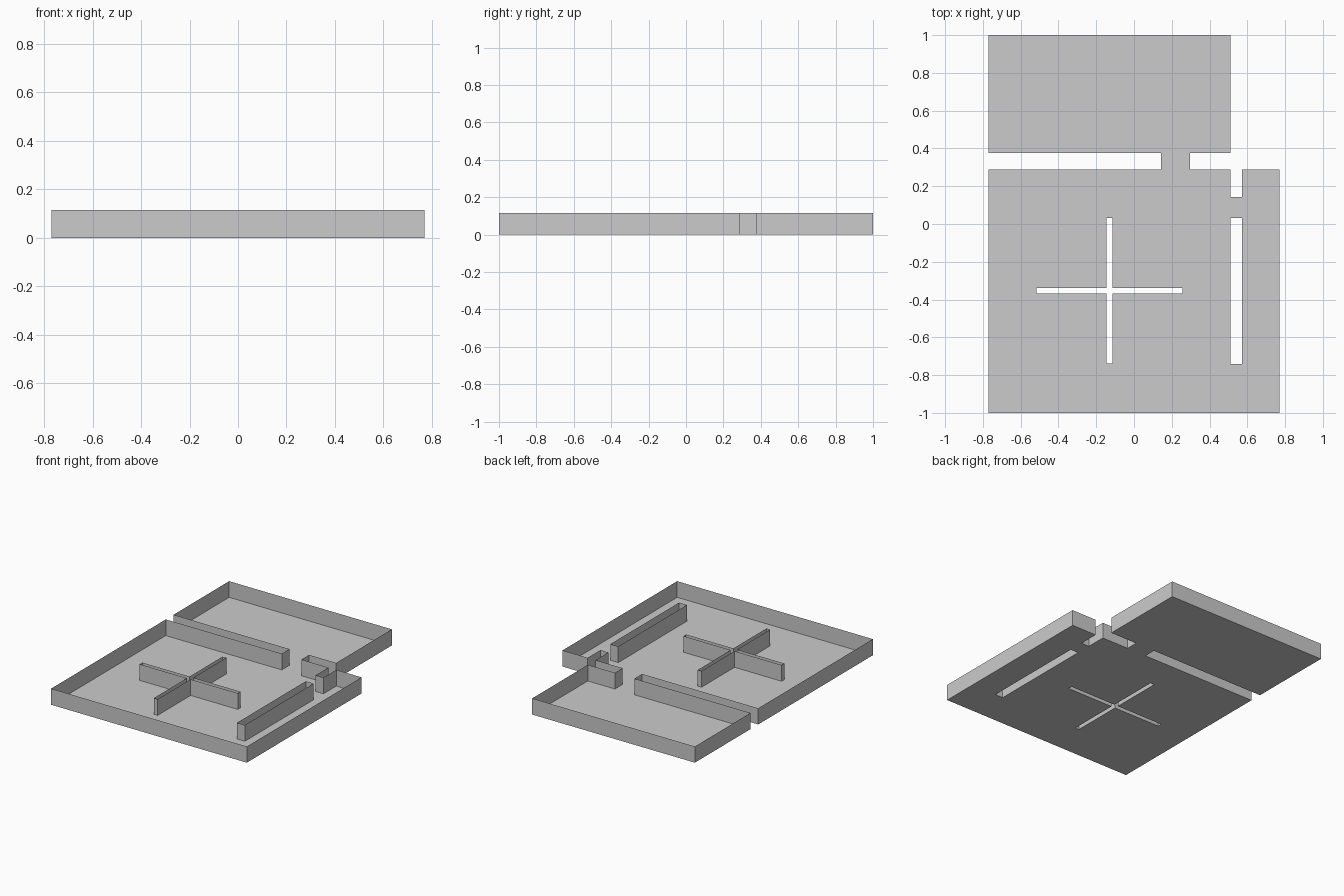
import bpy
import bmesh

if "Cube" in bpy.data.objects:
    bpy.data.objects.remove(bpy.data.objects["Cube"])

HEIGHT = 0.115

# Outer boundary runs clockwise, holes run counter-clockwise, so walls face the rooms
outline = [(-0.77, -1), (-0.77, 0.288), (0.143, 0.288), (0.143, 0.375),
           (-0.77, 0.375), (-0.77, 1), (0.51, 1), (0.51, 0.375),
           (0.297, 0.375), (0.297, 0.288), (0.51, 0.288), (0.51, 0.144),
           (0.572, 0.144), (0.572, 0.288), (0.77, 0.288), (0.77, -1)]
slot = [(0.51, -0.74), (0.572, -0.74), (0.572, 0.033), (0.51, 0.033)]

# Cross: one quadrant of three points turned four times
CX, CY, ARM, HALF = -0.13, -0.353, 0.386, 0.015
quarter = [(ARM, -HALF), (ARM, HALF), (HALF, HALF)]
cross = []
for _ in range(4):
    cross += [(CX + x, CY + y) for x, y in quarter]
    quarter = [(-y, x) for x, y in quarter]


def finish(name, bm):
    mesh = bpy.data.meshes.new(name)
    bm.to_mesh(mesh)
    bm.free()
    bpy.context.collection.objects.link(bpy.data.objects.new(name, mesh))


def ring(bm, points, z):
    return [bm.verts.new((x, y, z)) for x, y in points]


def walls(name, points):
    """Thin upright sheet along a closed path."""
    bm = bmesh.new()
    low, high = ring(bm, points, 0), ring(bm, points, HEIGHT)
    for i in range(len(points)):
        j = (i + 1) % len(points)
        bm.faces.new((low[i], low[j], high[j], high[i]))
    finish(name, bm)


# Floor with the pillar openings left out
bm = bmesh.new()
for loop in (outline, slot, cross):
    vs = ring(bm, loop, 0)
    for i in range(len(vs)):
        bm.edges.new((vs[i - 1], vs[i]))
bmesh.ops.triangle_fill(bm, edges=bm.edges[:], use_beauty=True, normal=(0, 0, 1))
for f in bm.faces:
    f.normal_update()
    if f.normal.z < 0:
        f.normal_flip()
finish("floor", bm)

# Room walls, long partition and cross-shaped partition
walls("outer_walls", outline)
walls("long_partition", slot)
walls("cross_partition", cross)
